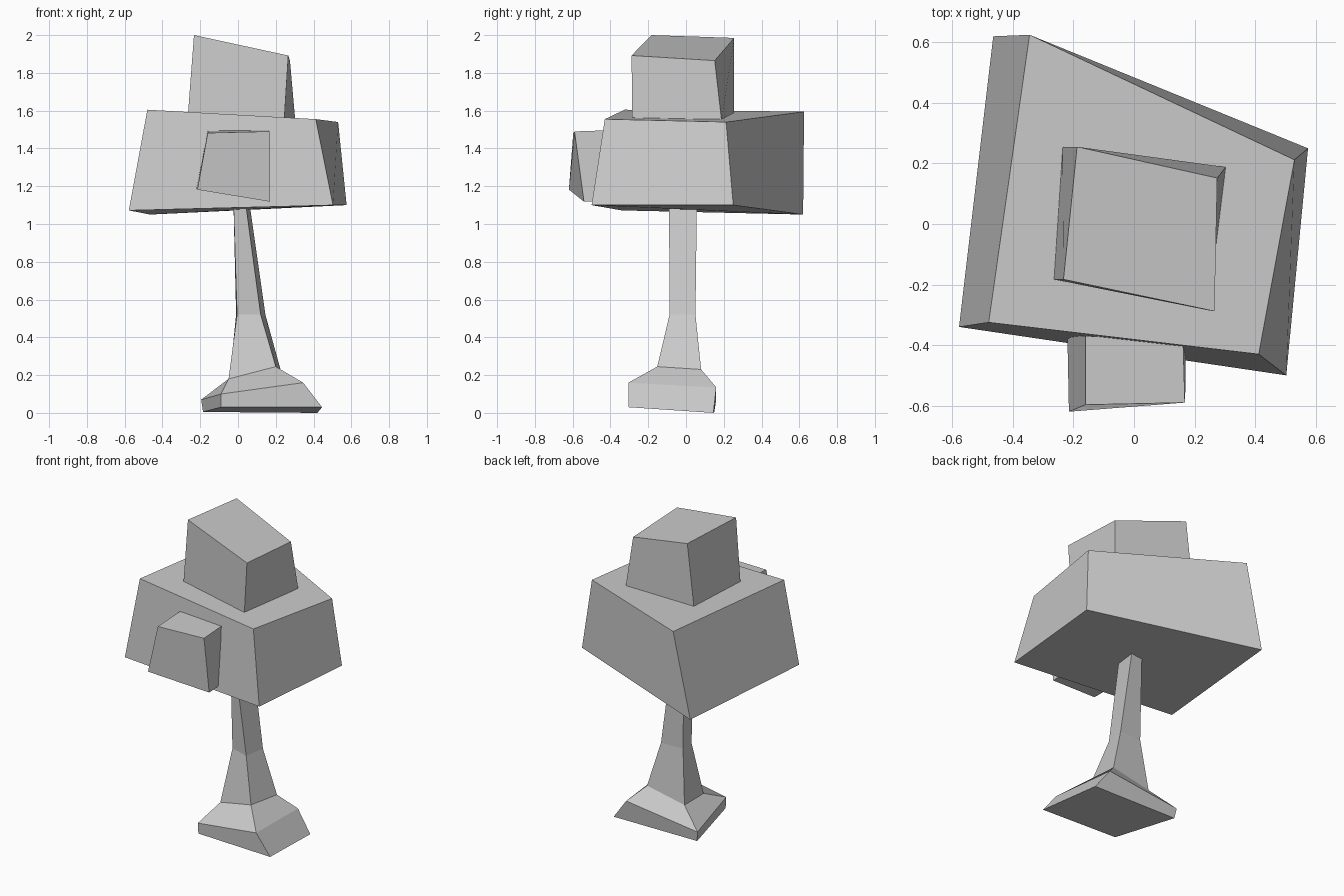
import bpy, bmesh

def loft(name, *rings):
    """Skin four-sided rings (front-left, front-right, back-right, back-left), bottom to top."""
    bm = bmesh.new()
    loops = [[bm.verts.new(p) for p in ring] for ring in rings]
    for low, high in zip(loops, loops[1:]):
        for i in range(4):
            j = (i + 1) % 4
            bm.faces.new((low[i], low[j], high[j], high[i]))
    bm.faces.new(loops[0][::-1])
    bm.faces.new(loops[-1])
    bmesh.ops.recalc_face_normals(bm, faces=bm.faces)
    mesh = bpy.data.meshes.new(name)
    bm.to_mesh(mesh)
    bm.free()
    obj = bpy.data.objects.new(name, mesh)
    bpy.context.collection.objects.link(obj)
    return obj

# Leaning trunk with a flared root base
loft("trunk",
     [(-.09, -.28, .03), (.445, -.305, .03), (.42, .145, 0), (-.185, .15, .005)],
     [(-.09, -.285, .10), (.345, -.305, .16), (.32, .16, .135), (-.195, .16, .07)],
     [(-.05, -.11, .18), (.20, -.152, .245), (.225, .08, .23), (-.045, .08, .175)],
     [(-.005, -.05, .52), (.12, -.087, .52), (.145, .05, .52), (-.01, .045, .52)],
     [(-.025, -.045, 1.15), (.035, -.09, 1.15), (.055, .058, 1.15), (-.02, .05, 1.15)])

# Large main block of leaves
loft("main_foliage",
     [(-.578, -.34, 1.072), (.503, -.50, 1.10), (.575, .25, 1.10), (-.465, .62, 1.05)],
     [(-.48, -.325, 1.605), (.412, -.43, 1.555), (.53, .212, 1.54), (-.345, .625, 1.595)])

# Smaller block on top
loft("top_foliage",
     [(-.265, -.183, 1.58), (.245, -.285, 1.555), (.303, .188, 1.55), (-.236, .255, 1.58)],
     [(-.233, -.183, 2.0), (.266, -.288, 1.892), (.275, .152, 1.865), (-.188, .255, 1.985)])

# Small block growing from the front
loft("front_foliage",
     [(-.215, -.62, 1.182), (.17, -.54, 1.118), (.17, -.39, 1.125), (-.22, -.37, 1.185)],
     [(-.16, -.597, 1.482), (.168, -.59, 1.49), (.162, -.385, 1.497), (-.16, -.37, 1.493)])
